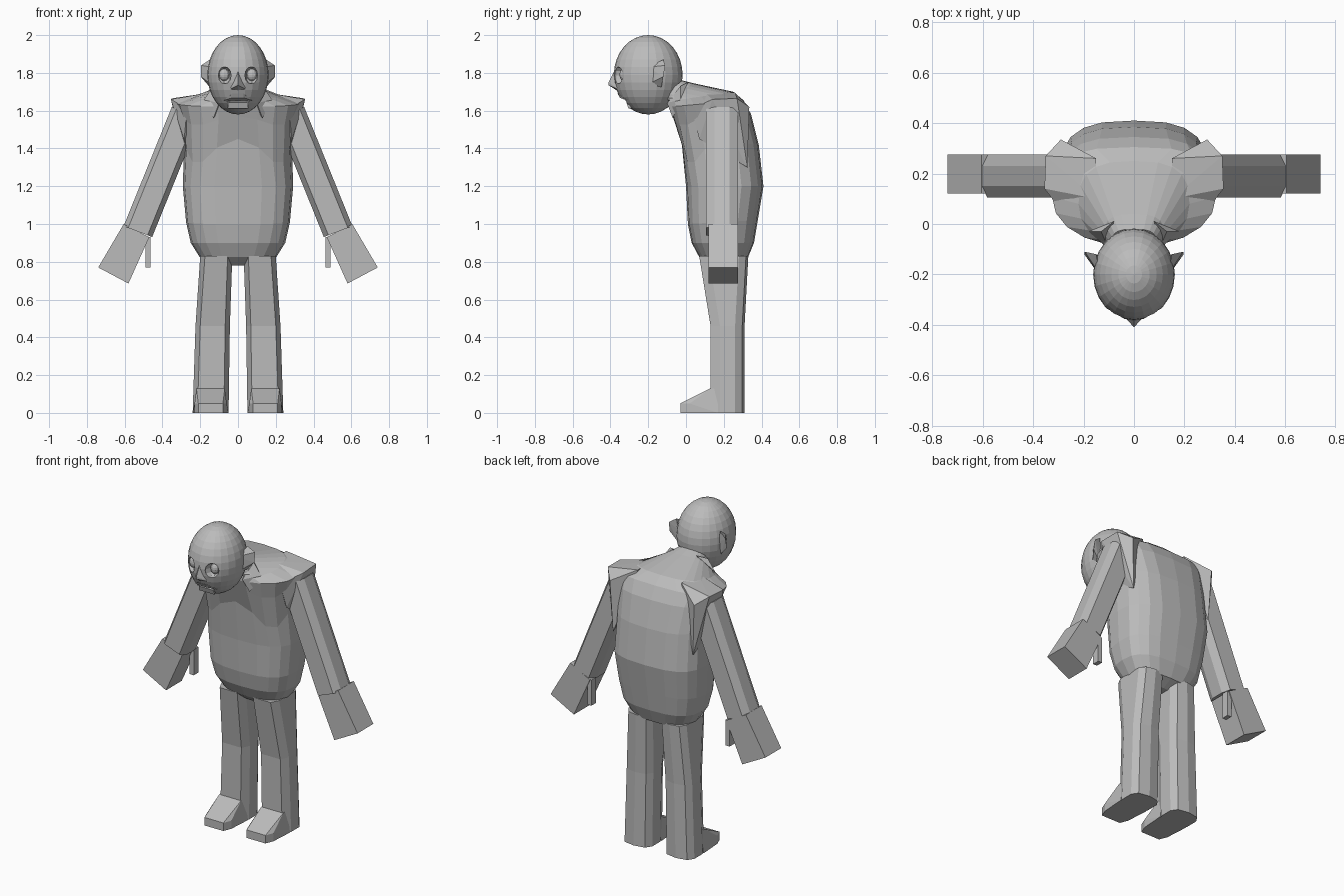
import bpy, bmesh, math
from mathutils import Vector

if "Cube" in bpy.data.objects:
    bpy.data.objects.remove(bpy.data.objects["Cube"])

grey = bpy.data.materials.new("plain grey")
grey.diffuse_color = (0.5, 0.5, 0.5, 1)
grey.use_nodes = True
grey.node_tree.nodes["Principled BSDF"].inputs["Base Color"].default_value = grey.diffuse_color


def finish(name, bm):
    bmesh.ops.recalc_face_normals(bm, faces=bm.faces[:])
    me = bpy.data.meshes.new(name)
    bm.to_mesh(me)
    bm.free()
    me.materials.append(grey)
    ob = bpy.data.objects.new(name, me)
    bpy.context.collection.objects.link(ob)
    return ob


def hull(name, pts):
    bm = bmesh.new()
    for p in pts:
        bm.verts.new(p)
    bmesh.ops.convex_hull(bm, input=bm.verts[:])
    loose = [v for v in bm.verts if not v.link_faces]
    bmesh.ops.delete(bm, geom=loose, context='VERTS')
    bmesh.ops.dissolve_limit(bm, angle_limit=0.02, verts=bm.verts[:], edges=bm.edges[:])
    return finish(name, bm)


def pair(name, pts):
    for side, s in (("left", 1), ("right", -1)):
        hull(side + "_" + name, [(s * x, y, z) for x, y, z in pts])


def loft(name, rings):
    bm = bmesh.new()
    loops = [[bm.verts.new(p) for p in r] for r in rings]
    for a, b in zip(loops, loops[1:]):
        for i in range(len(a)):
            j = (i + 1) % len(a)
            bm.faces.new((a[i], a[j], b[j], b[i]))
    bm.faces.new(loops[0])
    bm.faces.new(loops[-1])
    return finish(name, bm)


def ball(name, loc, size, seg=24, rings=16):
    bm = bmesh.new()
    bmesh.ops.create_uvsphere(bm, u_segments=seg, v_segments=rings, radius=1)
    for v in bm.verts:
        v.co = Vector(loc) + Vector(a * b for a, b in zip(v.co, size))
    return finish(name, bm)


# torso: boxy belly and back, rings tilt towards the neck, front crease sags at the sides
def torso_ring(yf, zf, yb, zb, hw, front=2.2, back=2.8, sag=0, n=20):
    pts = []
    for i in range(n):
        a = 2 * math.pi * i / n
        c, s = math.cos(a), math.sin(a)
        e = 2 / (back if s > 0 else front)
        x = math.copysign(abs(c) ** e, c) * hw
        t = 0.5 + 0.5 * math.copysign(abs(s) ** e, s)
        drop = sag * math.sin(2 * a) ** 2 if s < 0 else 0
        pts.append((x, yf + (yb - yf) * t, zf + (zb - zf) * t - drop))
    return pts


loft("torso", [torso_ring(*r) for r in (
    (.12, .78, .26, .78, .08), (.07, .825, .325, .815, .20, 2.7, 2.7),
    (.03, .90, .36, .90, .25, 2.7), (.01, 1.0, .38, 1.02, .275, 2.8),
    (0, 1.2, .41, 1.2, .292, 2.8), (-.025, 1.45, .385, 1.42, .285, 2.5, 2.9, .13),
    (-.07, 1.57, .345, 1.58, .30, 2.2, 3, .05), (-.09, 1.62, .305, 1.655, .325, 2.1, 3),
    (-.09, 1.65, .25, 1.70, .22), (-.12, 1.65, .04, 1.745, .12),
    (-.13, 1.67, -.02, 1.76, .09))])

# jacket shoulders and collar points
pair("shoulder", [(.355, .14, 1.66), (.35, .27, 1.665), (.29, .335, 1.62), (.15, .10, 1.695),
                  (.15, .26, 1.695), (.27, .03, 1.61), (.275, .325, 1.3), (.285, .07, 1.45)])
pair("collar", [(.10, -.10, 1.64), (.13, -.07, 1.56), (.18, -.03, 1.66),
                (.13, -.03, 1.73), (.08, .01, 1.75), (.09, -.04, 1.62)])

# arms: eight-sided tubes with broad front, block hands and thumbs
section = [(.055, -.085), (.081, -.04), (.081, .04), (.055, .085)]
section += [(-u, v) for u, v in section]
pair("arm", [(x + u * .935, .19 + v, z + u * .356)
             for x, z in ((.275, 1.59), (.53, .96)) for u, v in section])
pair("hand", [(x, y, z) for y in (.12, .275)
              for x, z in ((.605, 1.0), (.47, .93), (.74, .77), (.58, .685))])
pair("thumb", [(x, y, z) for x in (.462, .49) for y in (.225, .27) for z in (.77, .93)])


# legs and feet
def leg_ring(z, x0, x1, y0, y1, c=.025):
    return [(x0 + c, y0, z), (x1 - c, y0, z), (x1, y0 + 2 * c, z), (x1, y1 - 2 * c, z),
            (x1 - c, y1 - c / 2, z), ((x0 + x1) / 2, y1, z), (x0 + c, y1 - c / 2, z),
            (x0, y1 - 2 * c, z), (x0, y0 + 2 * c, z)]


for side, s in (("left", 1), ("right", -1)):
    rings = [leg_ring(*r) for r in ((0, .05, .24, .13, .31), (.46, .043, .225, .13, .31),
                                    (.83, .03, .20, .07, .33))]
    loft(side + "_leg", [[(s * x, y, z) for x, y, z in r] for r in rings])
pair("foot", [(x, y, z) for z in (0, .05)
              for x, y in ((.06, .02), (.23, .02), (.08, -.03), (.21, -.03))]
     + [(.05, .17, 0), (.24, .17, 0), (.07, .13, .13), (.22, .13, .13), (.07, .17, .13),
        (.22, .17, .13)])

# head with carved eye sockets and mouth
head = ball("head", (0, -.2, 1.79), (.162, .182, .21))
cutters = [ball("socket_cutter", (s * .073, -.365, 1.787), (.04, .055, .046), 8, 6)
           for s in (1, -1)]
cutters.append(ball("mouth_cutter", (0, -.335, 1.645), (.072, .04, .032), 10, 6))
for c in cutters:
    m = head.modifiers.new("carve", 'BOOLEAN')
    m.operation, m.object, m.solver = 'DIFFERENCE', c, 'EXACT'
    bpy.context.view_layer.objects.active = head
    bpy.ops.object.modifier_apply(modifier=m.name)
    bpy.data.objects.remove(c)

# eyes, nose, lips, ears
for side, s in (("left", 1), ("right", -1)):
    ball(side + "_eye", (s * .073, -.33, 1.79), (.028, .022, .032), 10, 8)
hull("nose", [(0, -.41, 1.75), (0, -.41, 1.735), (0, -.375, 1.82), (0, -.34, 1.69),
              (.06, -.342, 1.705), (-.06, -.342, 1.705), (.025, -.34, 1.81),
              (-.025, -.34, 1.81)])
hull("upper_lip", [(s * x, y, z) for s in (1, -1) for x, y, z in (
    (.03, -.362, 1.69), (.075, -.315, 1.655), (.03, -.35, 1.668), (.06, -.30, 1.67))])
hull("lower_lip", [(s * x, y, z) for s in (1, -1) for x, y, z in (
    (.05, -.315, 1.643), (.055, -.305, 1.612), (.045, -.28, 1.645), (.04, -.28, 1.61))])
pair("ear", [(.135, -.2, 1.83), (.14, -.2, 1.74), (.195, -.11, 1.84), (.197, -.12, 1.78),
             (.15, -.13, 1.725), (.14, -.125, 1.8), (.15, -.12, 1.87)])
